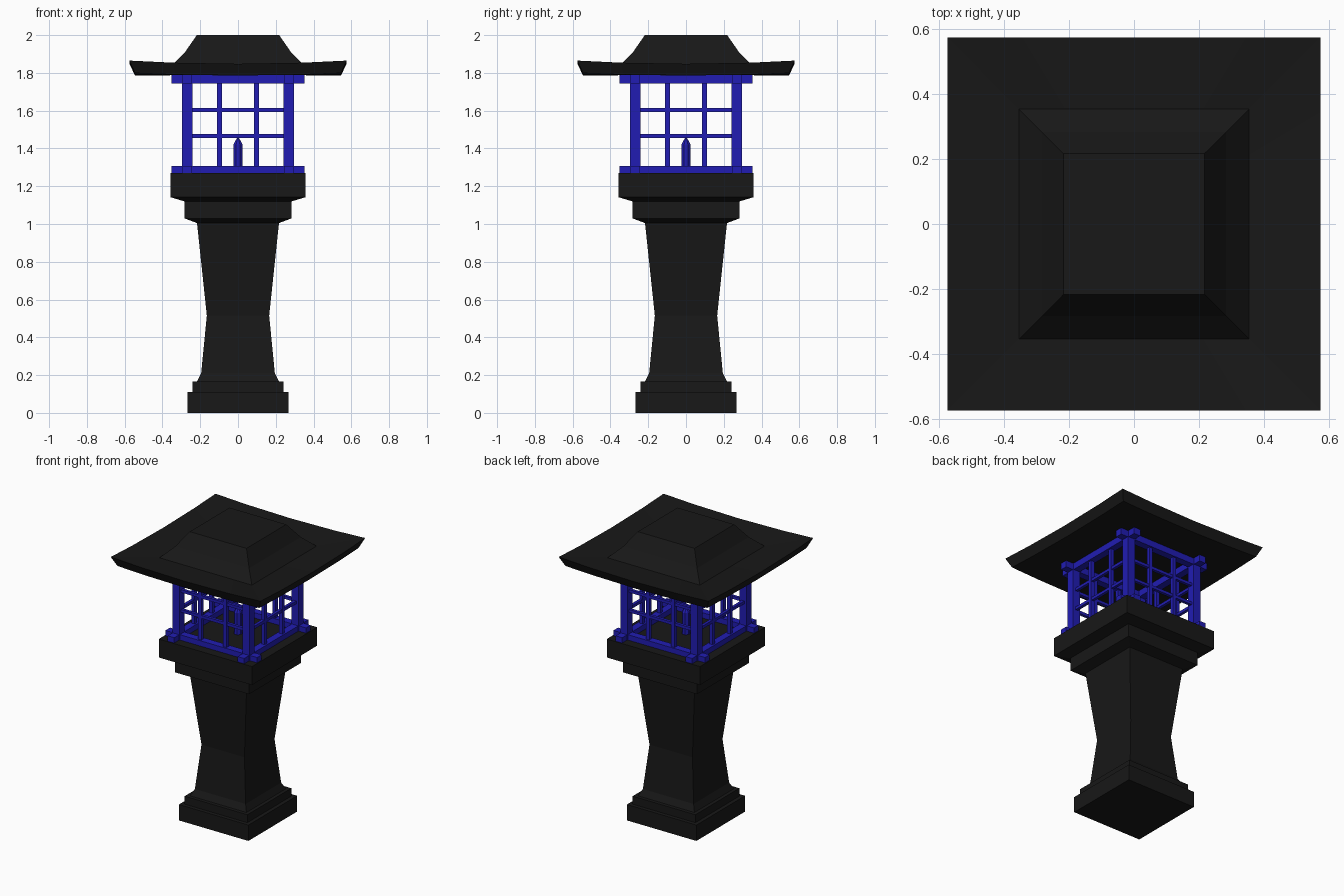
import bpy, bmesh, math

if "Cube" in bpy.data.objects:
    bpy.data.objects.remove(bpy.data.objects["Cube"])


def material(name, color):
    m = bpy.data.materials.new(name)
    m.diffuse_color = color
    m.use_nodes = True
    m.node_tree.nodes["Principled BSDF"].inputs["Base Color"].default_value = m.diffuse_color
    return m


STONE = material("dark_stone", (0.009, 0.009, 0.009, 1))
BLUE = material("blue_frame", (0.015, 0.012, 0.45, 1))


def finish(name, bm, mat):
    bmesh.ops.recalc_face_normals(bm, faces=bm.faces)
    mesh = bpy.data.meshes.new(name)
    bm.to_mesh(mesh)
    bm.free()
    mesh.materials.append(mat)
    ob = bpy.data.objects.new(name, mesh)
    bpy.context.collection.objects.link(ob)
    return ob


def loft(name, rings, mat):
    """Join closed rings of equal point count and cap both ends."""
    bm = bmesh.new()
    loops = [[bm.verts.new(p) for p in ring] for ring in rings]
    n = len(loops[0])
    for a, b in zip(loops, loops[1:]):
        for i in range(n):
            j = (i + 1) % n
            bm.faces.new((a[i], a[j], b[j], b[i]))
    bm.faces.new(loops[0])
    bm.faces.new(loops[-1])
    return finish(name, bm, mat)


def square(r, z, lift=0.0, steps=(-1,)):
    """Square ring of half-width r; lift raises it towards the corners."""
    pts = []
    for k in range(4):
        c, s = round(math.cos(k * math.pi / 2)), round(math.sin(k * math.pi / 2))
        for t in steps:
            x, y = t * r, -r
            pts.append((c * x - s * y, s * x + c * y, z + lift * t * t))
    return pts


def circle(r, z, n=8):
    return [(r * math.cos(math.tau * (i + .5) / n), r * math.sin(math.tau * (i + .5) / n), z)
            for i in range(n)]


def box(name, x, y, z, mat=BLUE):
    bm = bmesh.new()
    bmesh.ops.create_cube(bm, size=1)
    for v in bm.verts:
        v.co = [lo + (c + .5) * (hi - lo) for c, (lo, hi) in zip(v.co, (x, y, z))]
    return finish(name, bm, mat)


def four_sides(name, x, y, z):
    """Box on the front side, repeated around the lantern."""
    for k, side in enumerate(("front", "right", "back", "left")):
        ob = box(f"{side}_{name}", x, y, z)
        ob.rotation_euler.z = k * math.pi / 2


# Stone pedestal: stepped foot, waisted shaft, stepped capital
for name, profile in {
    "foot": [(.267, 0), (.267, .11), (.241, .11), (.241, .165)],
    "shaft": [(.217, .165), (.195, .21), (.165, .515), (.217, 1.005)],
    "capital": [(.217, 1.005), (.284, 1.03), (.284, 1.12), (.358, 1.142), (.358, 1.27)],
}.items():
    loft(name, [square(r, z) for r, z in profile], STONE)

# Lantern frame: corner posts, crossing rails and lattice bars
four_sides("corner_post", (.241, .297), (-.297, -.241), (1.27, 1.788))
four_sides("lower_rail", (-.352, .352), (-.294, -.244), (1.27, 1.307))
four_sides("upper_rail", (-.352, .352), (-.294, -.244), (1.743, 1.788))
for i, x in enumerate((-.097, .097)):
    four_sides(f"lattice_upright_{i}", (x - .013, x + .013), (-.282, -.256), (1.3, 1.75))
for i, z in enumerate((1.466, 1.604)):
    four_sides(f"lattice_bar_{i}", (-.25, .25), (-.279, -.259), (z - .01, z + .01))

# Candle
loft("candle", [circle(.027, 1.27), circle(.027, 1.42), circle(.006, 1.455)], BLUE)

# Roof: upswept eaves with a slanted rim, and a curved hip crown
steps = (-1, -.6, 0, .6)
roof = [(.3, 1.788, 0), (.545, 1.786, .013), (.575, 1.848, .017),
        (.355, 1.834, 0), (.284, 1.905, 0), (.218, 2.0, 0)]
loft("roof", [square(r, z, lift, steps) for r, z, lift in roof], STONE)
